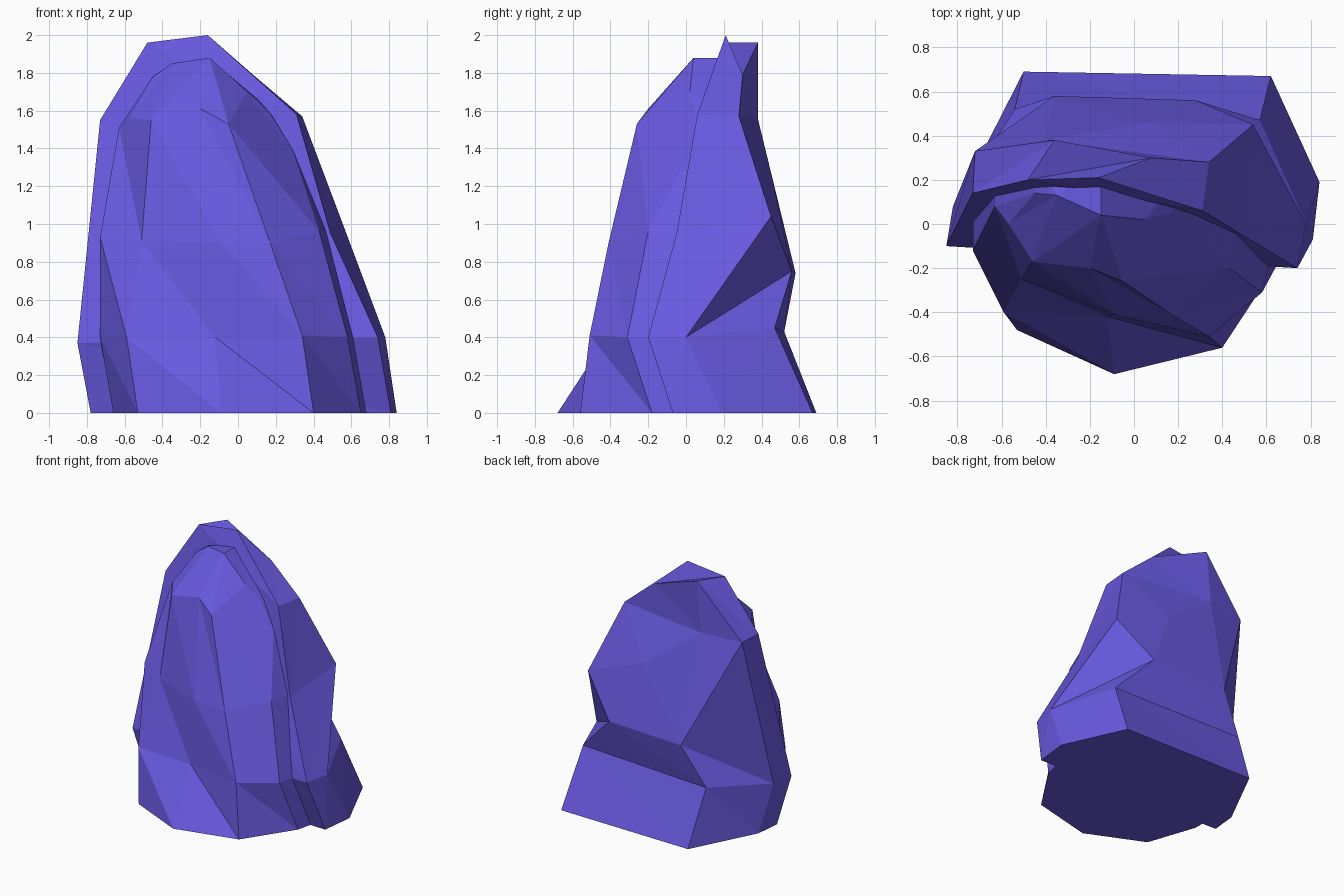
import bpy
import bmesh
from mathutils import Vector

if "Cube" in bpy.data.objects:
    bpy.data.objects.remove(bpy.data.objects["Cube"], do_unlink=True)

stone = bpy.data.materials.new("violet stone")
stone.use_nodes = True
stone_colour = (0.14, 0.10, 0.74, 1.0)
stone.diffuse_color = stone_colour
stone.node_tree.nodes["Principled BSDF"].inputs["Base Color"].default_value = stone_colour


class RockBuilder:
    """Lofts faceted stone between point paths, sharing matching corners."""

    def __init__(self):
        self.bm = bmesh.new()
        self.corners = {}

    def corner(self, point):
        key = tuple(round(value, 3) for value in point)
        if key not in self.corners:
            self.corners[key] = self.bm.verts.new(key)
        return self.corners[key]

    def facet(self, *points):
        verts = list(dict.fromkeys(self.corner(p) for p in points))
        if len(verts) == 3 and not self.bm.faces.get(verts):
            self.bm.faces.new(verts)

    def strip(self, first, second, turn=0):
        """Triangle strip; the diagonal flips direction at index turn."""
        for i in range(len(first) - 1):
            a, b = first[i], first[i + 1]
            c, d = second[i + 1], second[i]
            if i < turn:
                self.facet(a, b, c)
                self.facet(a, c, d)
            else:
                self.facet(a, b, d)
                self.facet(b, c, d)

    def close_arch(self, path, turn=0):
        """Fills an arch by joining its left leg to its right leg."""
        half = len(path) // 2
        self.strip(path[:half + 1], path[:half - 1:-1], turn)

    def finish(self, name):
        bm = self.bm
        bmesh.ops.holes_fill(bm, edges=[e for e in bm.edges if e.is_boundary], sides=0)
        bmesh.ops.triangulate(bm, faces=[f for f in bm.faces if len(f.verts) > 3])
        bmesh.ops.recalc_face_normals(bm, faces=bm.faces[:])
        mesh = bpy.data.meshes.new(name)
        bm.to_mesh(mesh)
        bm.free()
        mesh.materials.append(stone)
        rock = bpy.data.objects.new(name, mesh)
        bpy.context.collection.objects.link(rock)
        return rock


def shifted(path, x, y):
    return [tuple(Vector(p) + Vector((x, y, 0))) for p in path]


# Back slab: three arches, each running left foot, crown, right foot
front_rim = [(-.78, -.02, 0), (-.85, -.1, .37), (-.73, .14, 1.55),
             (-.48, .2, 1.96), (-.16, .21, 2), (.31, .06, 1.58),
             (.49, -.05, .95), (.74, -.2, .4), (.81, -.07, 0)]
shoulder = [(-.76, .18, 0), (-.82, .08, .37), (-.72, .33, 1.55),
            (-.36, .38, 1.96), (.08, .3, 1.79), (.34, .28, 1.57),
            (.54, .45, 1.04), (.78, 0, .4), (.84, .19, 0)]
back_crown = (-.4, .38, 1.56)
back_arch = [(-.5, .69, 0), (-.54, .52, .43), (-.36, .58, .74),
             back_crown, back_crown, (.06, .46, 1.23),
             (.28, .56, .75), (.57, .47, .45), (.62, .67, 0)]

slab = RockBuilder()
slab.close_arch(front_rim)
slab.strip(front_rim, shoulder, turn=4)
slab.strip(shoulder, back_arch, turn=4)
slab.close_arch(back_arch, turn=4)
slab.finish("back_slab")

# Front boulder: upright edges running from the ground to the top
left_edge = [(-.66, -.1, 0), (-.73, -.12, .4), (-.73, -.12, .93),
             (-.63, .08, 1.51), (-.45, .14, 1.78)]
left_front = [(-.53, -.48, 0), (-.59, -.4, .4), (-.51, -.25, .91),
              (-.57, 0, 1.56), (-.35, .13, 1.85)]
peak = (-.15, .04, 1.88)
brow = left_front[:3] + [(-.46, -.17, 1.55), peak]
middle = [(-.09, -.68, 0), (-.12, -.42, .4), (-.09, -.41, .9),
          (-.2, -.2, 1.61), peak]
right_front = [(.4, -.56, 0), (.34, -.51, .41), (.17, -.41, .9),
               (-.05, -.26, 1.53), (.05, .02, 1.7)]
right_edge = [(.65, -.18, 0), (.58, -.31, .4), (.43, -.2, .96),
              (.29, .03, 1.39), (.17, .05, 1.58)]
# Edges buried inside the slab
buried_right = shifted(right_edge, .04, .17)
buried_left = shifted(left_edge, 0, .17)
buried_middle = [(0, .1, 0), (0, .1, .4), (0, .1, .93),
                 (-.1, .2, 1.5), (-.15, .25, 1.88)]

edges = [left_edge, left_front, brow, middle, right_front, right_edge,
         buried_right, buried_middle, buried_left]
boulder = RockBuilder()
for edge, neighbour in zip(edges, edges[1:] + edges[:1]):
    boulder.strip(edge, neighbour)
boulder.finish("front_boulder")
